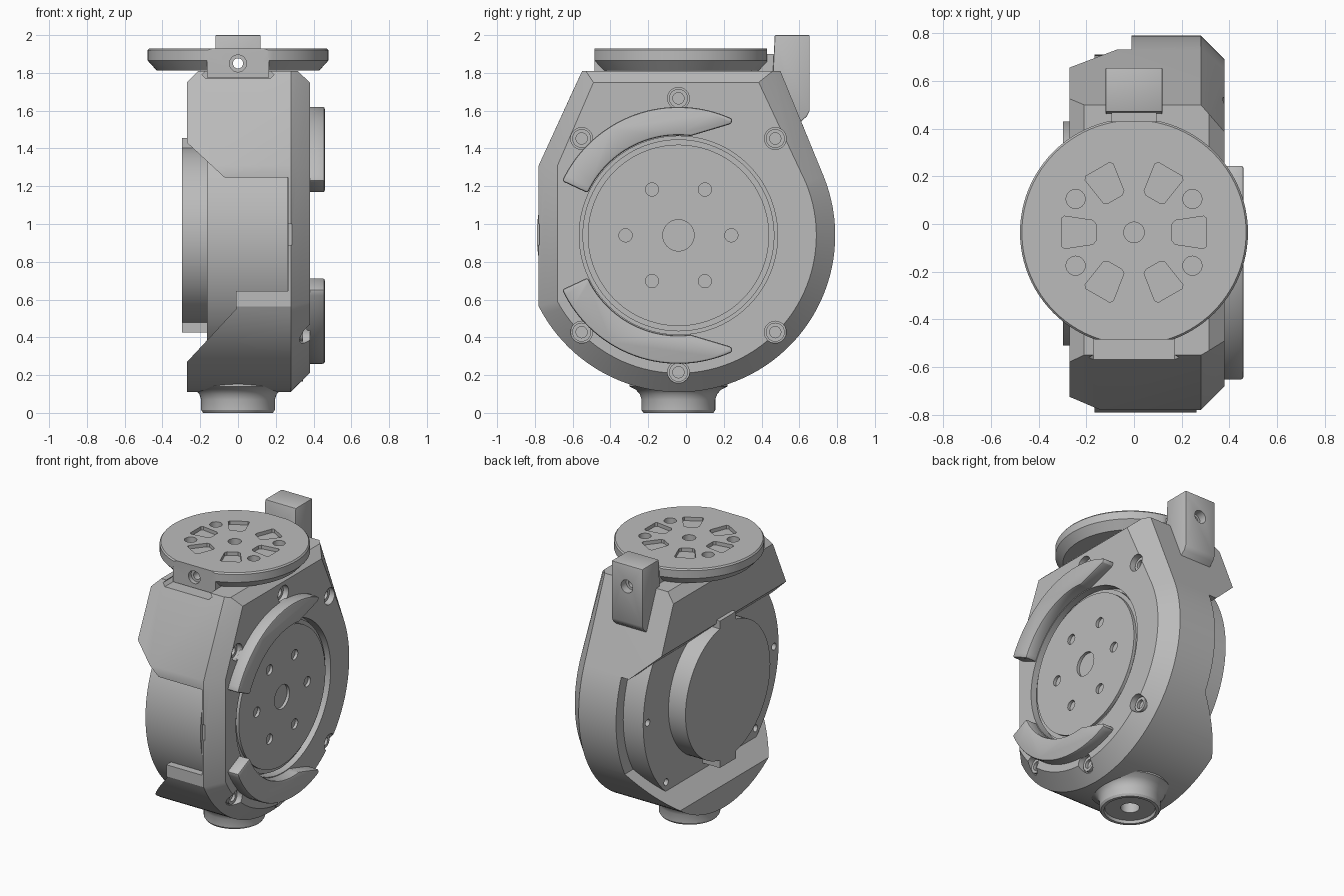
import bpy, bmesh
from math import sin, cos, acos, pi, radians
from mathutils import Vector

if "Cube" in bpy.data.objects:
    bpy.data.objects.remove(bpy.data.objects["Cube"])

GREY = (0.5, 0.5, 0.5, 1)
mat = bpy.data.materials.new("machined grey")
mat.use_nodes = True
mat.diffuse_color = GREY
mat.node_tree.nodes["Principled BSDF"].inputs["Base Color"].default_value = GREY

CY, CZ = -0.04, 0.94      # main axis of the housing
PY = -0.035               # centre of the top plate
parts = []


def loft(name, rings, cutter=False):
    """Skin equal-length rings of points and cap both ends."""
    bm = bmesh.new()
    loops = [[bm.verts.new(p) for p in ring] for ring in rings]
    n = len(loops[0])
    for a, b in zip(loops, loops[1:]):
        for i in range(n):
            j = (i + 1) % n
            bm.faces.new((a[i], a[j], b[j], b[i]))
    bm.faces.new(loops[0])
    bm.faces.new(loops[-1])
    bmesh.ops.recalc_face_normals(bm, faces=bm.faces)
    mesh = bpy.data.meshes.new(name)
    bm.to_mesh(mesh)
    bm.free()
    ob = bpy.data.objects.new(name, mesh)
    bpy.context.collection.objects.link(ob)
    mesh.materials.append(mat)
    if cutter:
        ob.hide_render = True
    else:
        parts.append(ob)
    return ob


def place(axis, p, t):
    return {"x": (t, p[0], p[1]), "y": (p[0], t, p[1]), "z": (p[0], p[1], t)}[axis]


def prism(name, pts, lo, hi, axis="x", cutter=False):
    return loft(name, [[place(axis, p, t) for p in pts] for t in (lo, hi)], cutter)


def circle(a, b, r, n=32):
    return [(a + r * cos(2 * pi * i / n), b + r * sin(2 * pi * i / n)) for i in range(n)]


def rect(a0, a1, b0, b1):
    return [(a0, b0), (a1, b0), (a1, b1), (a0, b1)]


def lathe(name, profile, cx, cy, n=96):
    return loft(name, [[(x, y, z) for x, y in circle(cx, cy, r, n)] for r, z in profile])


def apply(ob, mod):
    bpy.context.view_layer.objects.active = ob
    bpy.ops.object.modifier_apply(modifier=mod.name)


def cut(ob, pts, lo, hi, axis="x"):
    tool = prism("cutter", pts, lo, hi, axis, True)
    mod = ob.modifiers.new("cut", "BOOLEAN")
    mod.operation, mod.solver, mod.object = "DIFFERENCE", "EXACT", tool
    apply(ob, mod)
    bpy.data.objects.remove(tool)


def around(r, deg):
    return CY + r * cos(radians(deg)), CZ + r * sin(radians(deg))


# Housing: teardrop outline, chamfered on the +x side
def outline(d, top, front_y, back_y):
    r, front = 0.83 - d, -0.78 + d
    end = -acos((front - CY) / r)
    start = radians(22.3)
    arc = [(CY + r * cos(a), CZ + r * sin(a))
           for a in (start + (end - start) * i / 56 for i in range(57))]
    return [(front, 1.31), (front_y, top), (back_y, top)] + arc


sections = [(-0.27, 0, 1.75, -0.578, 0.525), (-0.21, 0, 1.81, -0.55, 0.5),
            (0.28, 0, 1.81, -0.55, 0.5), (0.315, 0.035, 1.81, -0.53, 0.46),
            (0.38, 0.1, 1.75, -0.49, 0.385)]
housing = loft("housing", [[(x, y, z) for y, z in outline(*s)] for x, *s in sections])

# Wedge pocket on the -x side, window in the front, slot in the top
cut(housing, [(-0.37, 1.523), (-0.07, 1.245), (-0.01, 1.245), (-0.01, 0.55), (-0.37, 0.162)], -1, 1, "y")
cut(housing, rect(-0.05, 0.265, 0.645, 1.245), -1, -0.68, "y")
cut(housing, rect(0.2, 0.285, 0.89, 1.0), -1, -0.77, "y")
cut(housing, [(-0.19, 1.79), (-0.17, 1.77), (0.17, 1.77), (0.19, 1.79),
              (0.165, 1.815), (0.165, 1.9), (-0.165, 1.9), (-0.165, 1.815)], -1, -0.3, "y")

# Recess for the rotor and the six counterbored screws
cut(housing, circle(CY, CZ, 0.525, 96), 0.31, 0.5)
for i, deg in enumerate((90, 270, 45, 135, 225, 315)):
    y, z = around(0.725, deg)
    cut(housing, circle(y, z, 0.058, 24), 0.325, 0.5)
    ring = prism("screw_%d" % i, circle(y, z, 0.05, 24), 0.3, 0.345)
    cut(ring, circle(y, z, 0.03, 16), 0.315, 0.5)

# Rotor face with bolt circle
seat_ring = prism("rotor_seat_ring", circle(CY, CZ, 0.508, 96), 0.29, 0.35)
rotor = prism("rotor_face", circle(CY, CZ, 0.48, 96), 0.29, 0.37)
cut(rotor, circle(CY, CZ, 0.083), 0.3, 0.5)
for k in range(6):
    cut(rotor, circle(*around(0.28, 60 * k), 0.035, 20), 0.3, 0.5)

# Curved guards above and below the rotor
for name, s in (("upper_guard", 1), ("lower_guard", -1)):
    pts = [around(0.68, s * (155 - 90 * i / 30)) for i in range(31)]
    pts.append((0.24, CZ + s * 0.59))
    pts += [around(0.53, s * (83 + 72 * i / 24)) for i in range(25)]
    guard = prism(name, pts, 0.36, 0.46)
    bevel = guard.modifiers.new("bevel", "BEVEL")
    bevel.width, bevel.segments, bevel.angle_limit = 0.012, 2, radians(40)
    apply(guard, bevel)

# Inner drum seen through the window and on the -x side
drum = prism("drum", circle(CY, CZ, 0.75, 128), -0.165, 0.262)
for k in range(8):
    cut(drum, circle(*around(0.7, 45 * k), 0.024, 16), -0.3, -0.12)

# Round boss with two keys
boss = prism("side_boss", circle(CY, CZ, 0.47, 96), -0.297, -0.15)
for name, s in (("upper_key", 1), ("lower_key", -1)):
    a, b = sorted((CZ + s * 0.4, CZ + s * 0.515))
    prism(name, rect(CY - 0.09, CY + 0.09, a, b), -0.297, -0.15)

# Bottom spout
lathe("bottom_spout", [(0.06, 0.1), (0.06, 0.02), (0.16, 0.02), (0.165, 0), (0.185, 0), (0.195, 0.015),
                       (0.195, 0.07), (0.205, 0.1), (0.225, 0.122), (0.26, 0.14), (0.26, 0.2)], 0, CY, 64)

# Round top plate with flats, pockets and holes
plate = lathe("top_plate", [(0.43, 1.812), (0.478, 1.865), (0.478, 1.92), (0.47, 1.93)], 0, PY)
cut(plate, rect(-1, 1, -1, -0.485), 1.7, 2.1, "z")
cut(plate, rect(-1, 1, 0.43, 1), 1.7, 2.1, "z")
cut(plate, circle(0, PY, 0.043), 1.89, 2.1, "z")
wedge = [(0.16, -0.035), (0.172, -0.05), (0.292, -0.068), (0.305, -0.058)]
wedge += [(x, -y) for x, y in reversed(wedge)]
for k in range(6):
    c, s = cos(k * pi / 3), sin(k * pi / 3)
    cut(plate, [(c * x - s * y, PY + s * x + c * y) for x, y in wedge], 1.905, 2.1, "z")
for x in (-0.245, 0.245):
    for y in (PY - 0.14, PY + 0.14):
        cut(plate, circle(x, y, 0.04, 24), 1.88, 2.1, "z")

# Block under the plate, and the neck to the rear lug
block = prism("plate_block", rect(-0.165, 0.165, 1.775, 1.88), -0.485, 0.35, "y")
neck = prism("plate_neck", rect(-0.095, 0.095, 1.78, 1.9), 0.3, 0.5, "y")

# Rear lug on the back slope
lug = prism("rear_lug", [(0.47, 2.0), (0.655, 2.0), (0.655, 1.6), (0.64, 1.57),
                         (0.6, 1.535), (0.58, 1.5), (0.45, 1.6)], -0.12, 0.12)
bevel = lug.modifiers.new("bevel", "BEVEL")
bevel.width, bevel.segments, bevel.angle_limit = 0.006, 2, radians(50)
apply(lug, bevel)

# Through bore along the top, with counterbores
for ob in (plate, block, neck, lug):
    cut(ob, circle(0, 1.85, 0.027, 24), -0.7, 0.9, "y")
for ob in (plate, block):
    cut(ob, circle(0, 1.85, 0.045, 24), -0.7, -0.455, "y")
cut(lug, circle(0, 1.85, 0.045, 24), 0.6, 0.9, "y")

# Smooth shading on curved faces, sharp elsewhere
bpy.ops.object.select_all(action="DESELECT")
for ob in parts:
    ob.select_set(True)
bpy.context.view_layer.objects.active = housing
bpy.ops.object.shade_smooth_by_angle(angle=radians(25))
